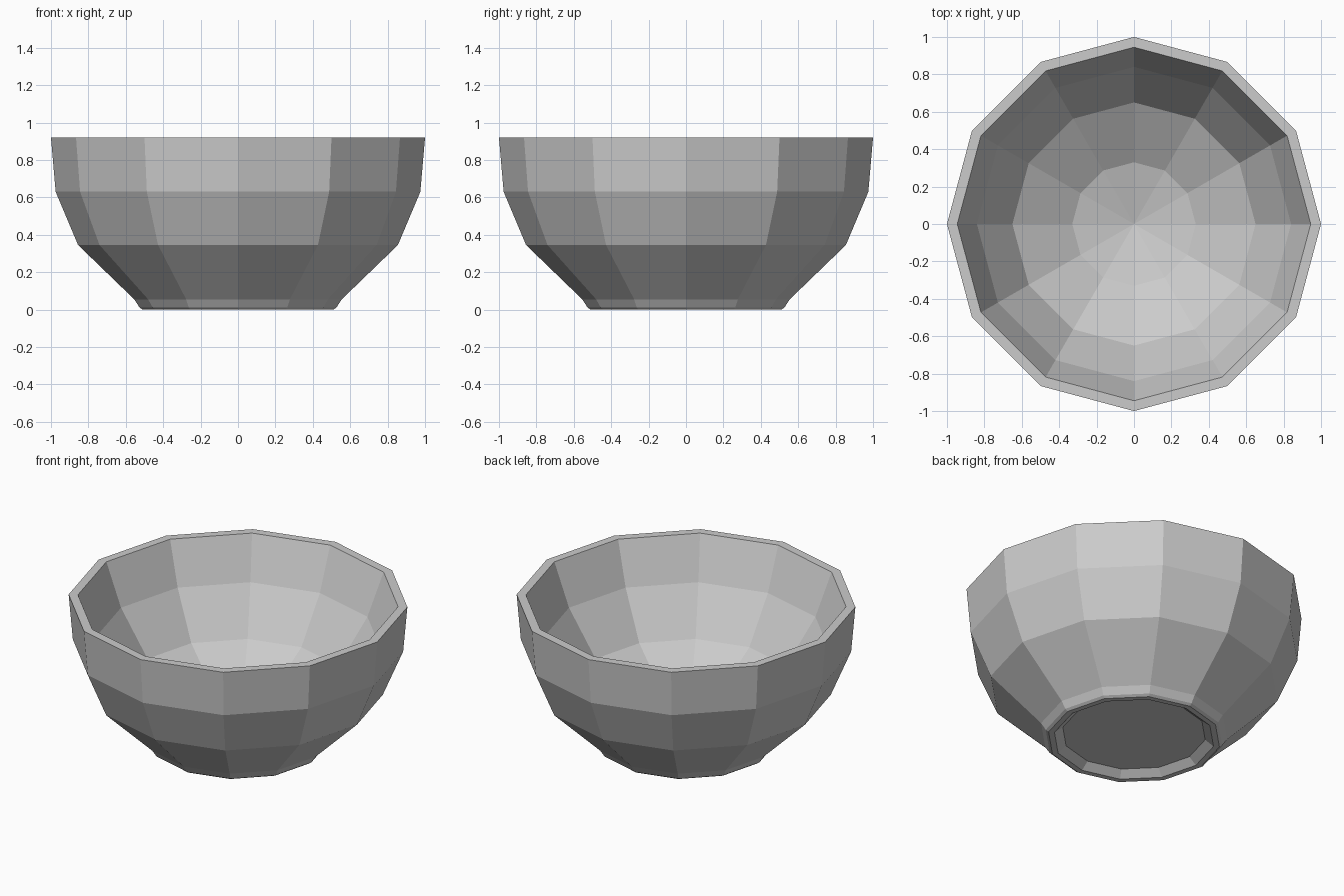
import bpy
import bmesh
from math import cos, sin, tau

if "Cube" in bpy.data.objects:
    bpy.data.objects.remove(bpy.data.objects["Cube"])

SIDES = 12

# Closed half-section (radius, height): inside centre -> rim -> outside -> foot -> underside
profile = [
    (0, 0.10), (0.33, 0.18), (0.65, 0.37), (0.84, 0.65), (0.945, 0.92),
    (1.0, 0.92), (0.975, 0.63), (0.855, 0.345), (0.555, 0.055),
    (0.527, 0.012), (0.51, 0.0), (0.475, 0.0), (0.425, 0.04), (0, 0.04),
]


def lathe(name, points):
    bm = bmesh.new()
    rings = []
    for r, z in points:
        if r == 0:
            rings.append([bm.verts.new((0, 0, z))] * SIDES)
        else:
            rings.append([bm.verts.new((r * cos(tau * i / SIDES), r * sin(tau * i / SIDES), z))
                          for i in range(SIDES)])
    for a, b in zip(rings, rings[1:]):
        for i in range(SIDES):
            j = (i + 1) % SIDES
            # Triangles at the poles, quads elsewhere
            bm.faces.new(dict.fromkeys((a[i], a[j], b[j], b[i])))
    bmesh.ops.recalc_face_normals(bm, faces=bm.faces)
    mesh = bpy.data.meshes.new(name)
    bm.to_mesh(mesh)
    bm.free()
    obj = bpy.data.objects.new(name, mesh)
    bpy.context.collection.objects.link(obj)
    return obj


# Faceted bowl with hollow foot ring
lathe("bowl", profile)
